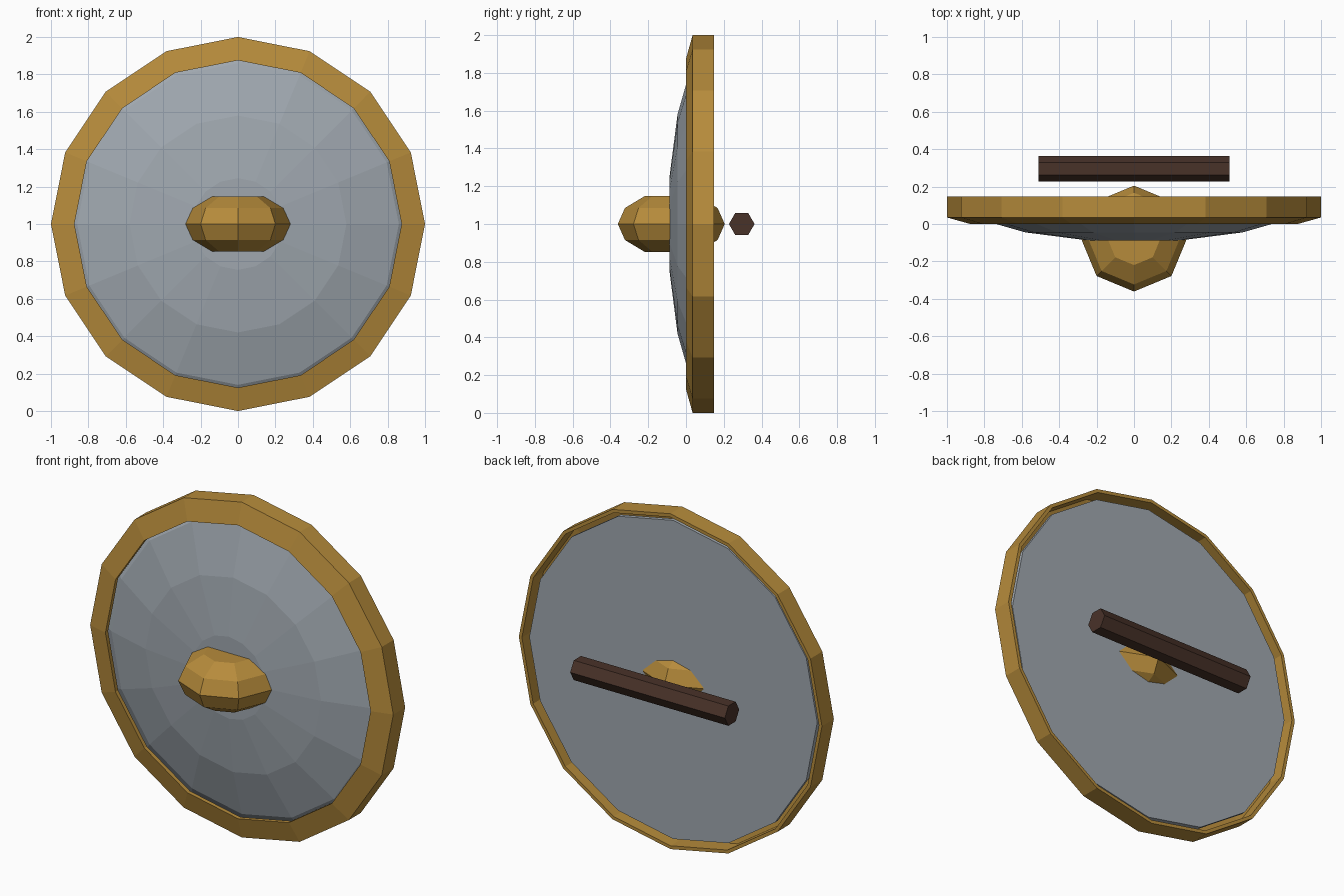
import bpy
import bmesh
import math

cube = bpy.data.objects.get("Cube")
if cube:
    bpy.data.objects.remove(cube, do_unlink=True)


def make_material(name, rgb):
    mat = bpy.data.materials.new(name)
    mat.use_nodes = True
    mat.diffuse_color = (*rgb, 1)
    mat.node_tree.nodes["Principled BSDF"].inputs["Base Color"].default_value = (*rgb, 1)
    return mat


gold = make_material("aged gold", (0.47, 0.26, 0.044))
steel = make_material("grey steel", (0.35, 0.39, 0.43))
wood = make_material("dark wood", (0.066, 0.032, 0.022))


def lathe(name, profile, sides, mat, axis, centre, start=0.0, closed=False):
    """Spin (radius, offset) points round an axis; open profiles get flat caps."""
    bm = bmesh.new()

    def place(radius, offset, angle):
        a, b = radius * math.cos(angle), radius * math.sin(angle)
        spot = {"x": (offset, a, b), "y": (a, offset, b), "z": (a, b, offset)}[axis]
        return [p + c for p, c in zip(spot, centre)]

    rings = [[bm.verts.new(place(r, o, start + math.tau * i / sides))
              for i in range(sides)] for r, o in profile]
    pairs = list(zip(rings, rings[1:]))
    if closed:
        pairs.append((rings[-1], rings[0]))
    else:
        bm.faces.new(rings[0])
        bm.faces.new(rings[-1])
    for low, high in pairs:
        for i in range(sides):
            j = (i + 1) % sides
            bm.faces.new((low[i], low[j], high[j], high[i]))
    bmesh.ops.recalc_face_normals(bm, faces=bm.faces)
    mesh = bpy.data.meshes.new(name)
    bm.to_mesh(mesh)
    bm.free()
    mesh.materials.append(mat)
    obj = bpy.data.objects.new(name, mesh)
    bpy.context.collection.objects.link(obj)
    return obj


# Bevelled hollow rim
lathe("rim", [(0.875, 0), (1, 0.035), (1, 0.147), (0.98, 0.147),
              (0.98, 0.05), (0.875, 0.025)],
      16, gold, "y", (0, 0, 1), closed=True)

# Shallow domed face with a flat back
lathe("shield_face", [(0.245, -0.088), (0.58, -0.045), (0.86, 0.035),
                      (0.95, 0.095), (0.95, 0.12)],
      16, steel, "y", (0, 0, 1))

# Flattened eight-sided boss running through the face
radius, height = 0.283, 0.17
boss_profile = [(radius * math.cos(t), height * math.sin(t))
                for t in (math.radians(d) for d in range(-60, 61, 30))]
lathe("centre_boss", boss_profile, 8, gold, "z", (0, -0.078, 1))

# Six-sided grip behind the face
lathe("grip", [(0.068, -0.51), (0.068, 0.51)], 6, wood, "x", (0, 0.295, 1))
